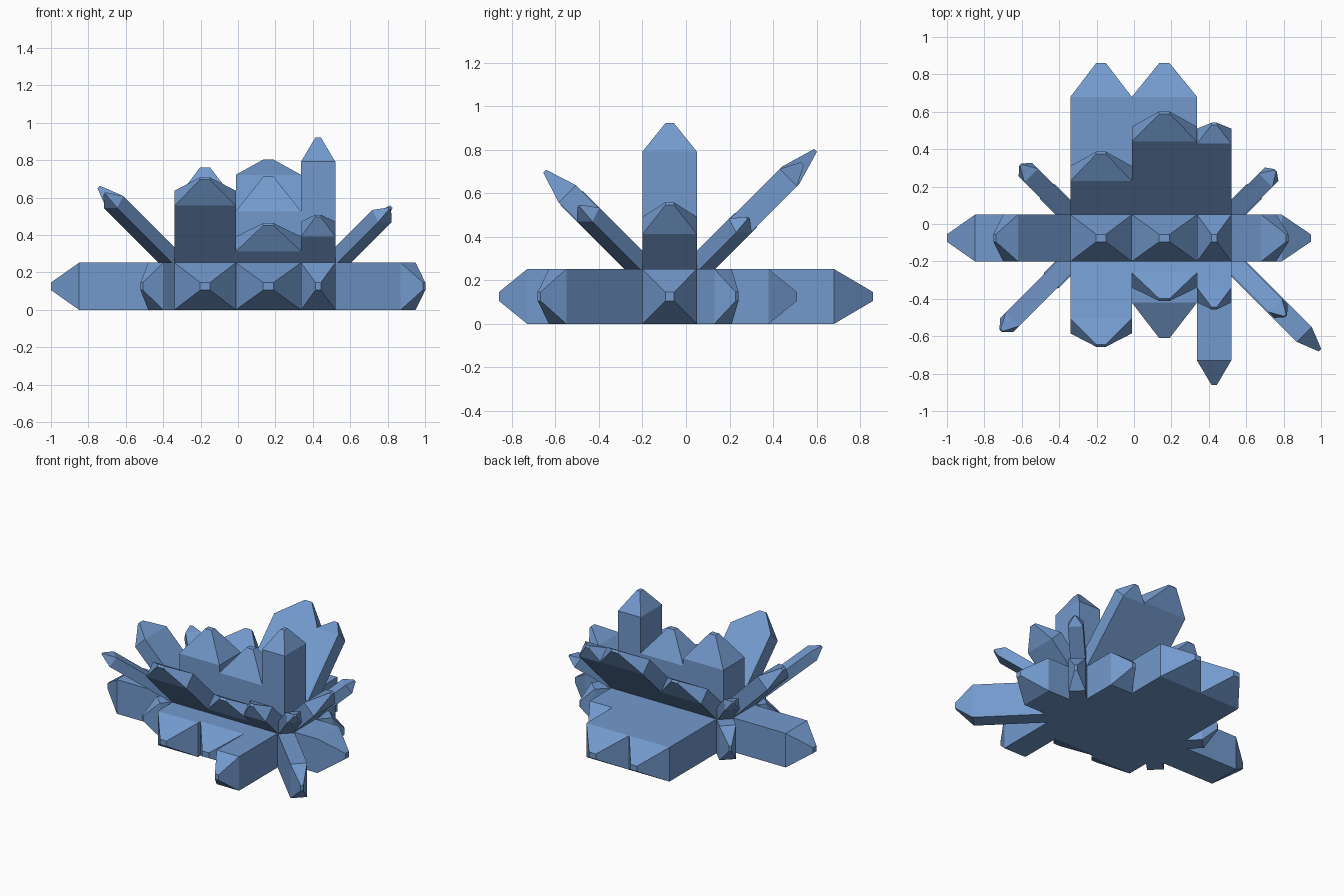
import bpy
from mathutils import Vector as V

if "Cube" in bpy.data.objects:
    bpy.data.objects.remove(bpy.data.objects["Cube"])

blue = bpy.data.materials.new("crystal blue")
blue.diffuse_color = (0.17, 0.32, 0.61, 1)
blue.use_nodes = True
blue.node_tree.nodes["Principled BSDF"].inputs["Base Color"].default_value = blue.diffuse_color

# Core block limits
X = [-0.34, -0.012, 0.337, 0.52]
YF, YB, H = -0.20, 0.05, 0.252
YC, ZC = (YF + YB) / 2, H / 2
T = 0.04            # half thickness of slanted crystals, measured per axis
TIP = 0.16          # tip size relative to the shaft


def crystal(name, origin, direction, u, v, start, shoulder, tip):
    """Four-sided shaft along direction, tapering to a small flat tip.
    u and v are the half-width vectors of the cross-section."""
    o, d, u, v = V(origin), V(direction), V(u), V(v)
    if u.cross(v).dot(d) < 0:
        v = -v
    verts = []
    for dist, s in ((start, 1), (shoulder, 1), (tip, TIP)):
        verts += [o + d * dist + (u * a + v * b) * s
                  for a, b in ((-1, -1), (1, -1), (1, 1), (-1, 1))]
    faces = [(3, 2, 1, 0), (8, 9, 10, 11)]
    for r in (0, 4):
        for i in range(4):
            j = (i + 1) % 4
            faces.append((r + i, r + j, r + 4 + j, r + 4 + i))
    me = bpy.data.meshes.new(name)
    me.from_pydata(verts, [], faces)
    me.materials.append(blue)
    ob = bpy.data.objects.new(name, me)
    bpy.context.collection.objects.link(ob)


# Core block
bpy.ops.mesh.primitive_cube_add(size=1, location=((X[0] + X[3]) / 2, YC, ZC))
core = bpy.context.object
core.name = "core_block"
core.scale = (X[3] - X[0], YB - YF, H)
core.data.materials.append(blue)

# Per column (shoulder, tip) distances from the core surface
front = [(0.25, 0.42), (0.22, 0.41), (0.53, 0.66)]
back = [(0.63, 0.81), (0.63, 0.81), (0.33, 0.46)]
top = [(0.33, 0.51), (0.275, 0.46), (0.54, 0.67)]
front_slant = [(0.345, 0.45), (0.10, 0.205), (0.18, 0.25)]
back_slant = [(0.22, 0.33), (0.43, 0.545), (0.42, 0.485)]

for i in range(3):
    xc, w = (X[i] + X[i + 1]) / 2, (X[i + 1] - X[i]) / 2
    u = (w, 0, 0)
    d = (YB - YF) / 2
    n = str(i + 1)
    # Straight crystals on front, back and top
    crystal("front_crystal_" + n, (xc, YF, ZC), (0, -1, 0), u, (0, 0, ZC), 0, *front[i])
    crystal("back_crystal_" + n, (xc, YB, ZC), (0, 1, 0), u, (0, 0, ZC), 0, *back[i])
    crystal("top_crystal_" + n, (xc, YC, H), (0, 0, 1), u, (0, d, 0), 0, *top[i])
    # Slanted blades from the long upper edges
    crystal("front_blade_" + n, (xc, YF, H), (0, -1, 1), u, (0, T, T), -T, *front_slant[i])
    crystal("back_blade_" + n, (xc, YB, H), (0, 1, 1), u, (0, T, -T), -T, *back_slant[i])

# Side crystals and side blades
for name, x, s, straight, slant in (("left", X[0], -1, (0.51, 0.66), (0.32, 0.405)),
                                    ("right", X[3], 1, (0.27, 0.425), (0.20, 0.30))):
    u = (0, (YB - YF) / 2, 0)
    crystal(name + "_crystal", (x, YC, ZC), (s, 0, 0), u, (0, 0, ZC), 0, *straight)
    crystal(name + "_blade", (x, YC, H), (s, 0, 1), u, (T, 0, -s * T), -T, *slant)

# Upright corner blades and thin rising corner needles
for name, x, y, sx, sy, blade, needle in (
        ("front_left", X[0], YF, -1, -1, (0.10, 0.175), (0.325, 0.37)),
        ("front_right", X[3], YF, 1, -1, (0.39, 0.475), (0.25, 0.29)),
        ("back_left", X[0], YB, -1, 1, (0.12, 0.19), (0.225, 0.265)),
        ("back_right", X[3], YB, 1, 1, (0.12, 0.185), (0.20, 0.235))):
    crystal("corner_blade_" + name, (x, y, ZC), (sx, sy, 0),
            (T, -sx * sy * T, 0), (0, 0, ZC), -T, *blade)
    k = 0.016
    crystal("corner_needle_" + name, (x, y, H), (sx, sy, 1),
            (0.036, -sx * sy * 0.036, 0), (-sx * k, -sy * k, 2 * k), -0.05, *needle)
